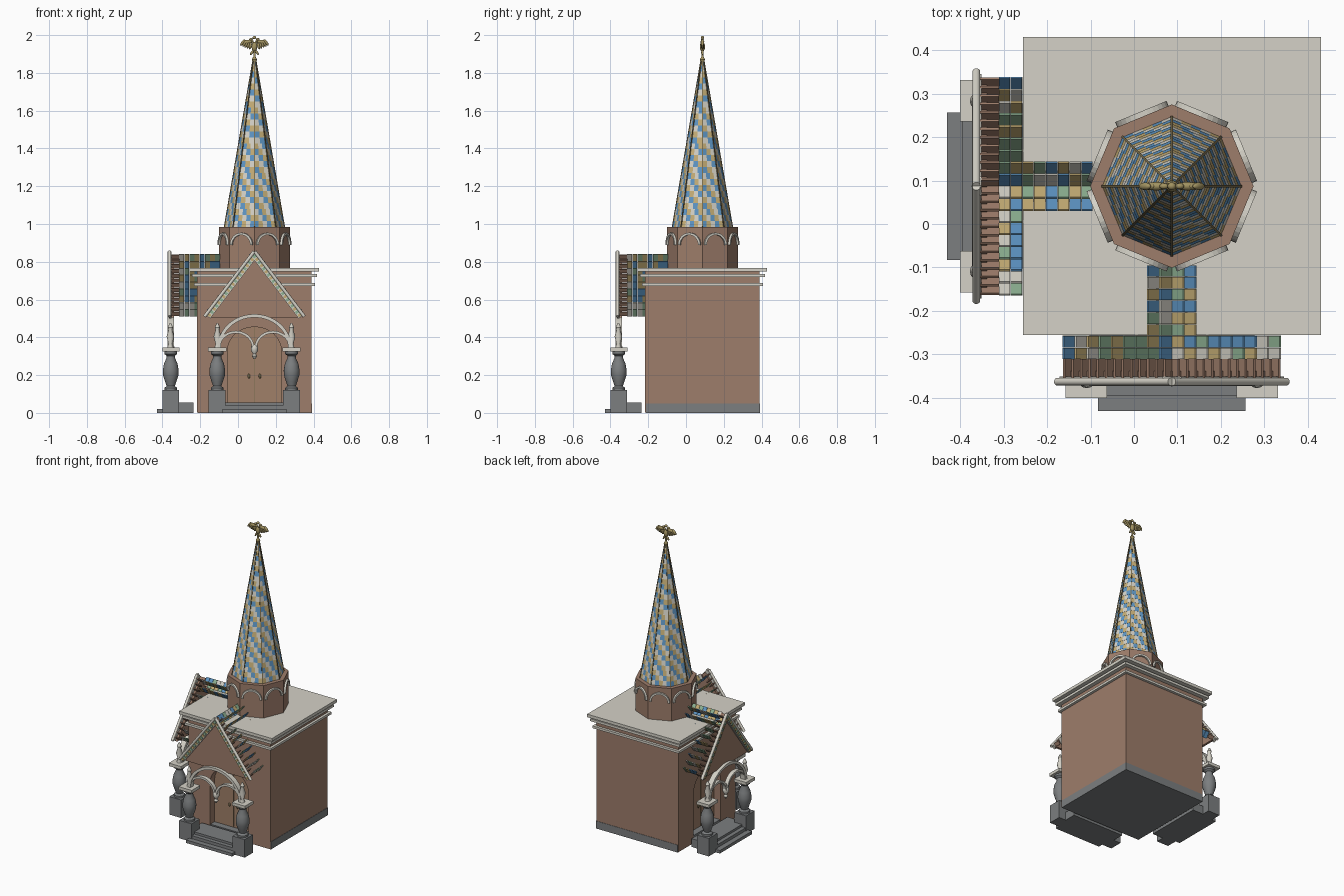
import bpy, bmesh, random
from math import sin, cos, pi, atan2, hypot
from mathutils import Matrix, Vector

random.seed(4)
if "Cube" in bpy.data.objects:
    bpy.data.objects.remove(bpy.data.objects["Cube"])

C = 0.087  # tower axis, in x and y


def material(name, r, g, b):
    m = bpy.data.materials.new(name)
    m.use_nodes = True
    m.diffuse_color = (r, g, b, 1)
    m.node_tree.nodes["Principled BSDF"].inputs["Base Color"].default_value = (r, g, b, 1)
    return m


WALL = material("brick_brown", 0.34, 0.205, 0.145)
TRIM = material("pale_stone", 0.66, 0.64, 0.57)
STONE = material("grey_stone", 0.20, 0.21, 0.215)
BLUE = material("tile_blue", 0.11, 0.30, 0.55)
GREEN = material("tile_green", 0.27, 0.44, 0.29)
TAN = material("tile_tan", 0.56, 0.42, 0.18)
RIB = material("dark_bronze", 0.20, 0.16, 0.08)
GOLD = material("old_gold", 0.36, 0.29, 0.12)
DOOR = material("door_wood", 0.35, 0.215, 0.14)
TILES = [BLUE, GREEN, TAN, TRIM]


def finish(name, bm, mats, smooth=False):
    bmesh.ops.recalc_face_normals(bm, faces=bm.faces)
    me = bpy.data.meshes.new(name)
    bm.to_mesh(me)
    bm.free()
    for m in mats:
        me.materials.append(m)
    ob = bpy.data.objects.new(name, me)
    bpy.context.collection.objects.link(ob)
    ob.location = (C, C, 0)
    if smooth:
        bpy.ops.object.select_all(action='DESELECT')
        ob.select_set(True)
        bpy.context.view_layer.objects.active = ob
        bpy.ops.object.shade_smooth_by_angle(angle=0.7)
    return ob


def box(bm, x, y, z, mat=0, mx=None):
    """Box spanning the ranges x, y, z, optionally moved by a matrix."""
    lo, hi = Vector((x[0], y[0], z[0])), Vector((x[1], y[1], z[1]))
    m = Matrix.Translation((lo + hi) / 2) @ Matrix.Diagonal((*(hi - lo), 1))
    vs = bmesh.ops.create_cube(bm, size=1, matrix=(mx or Matrix()) @ m)["verts"]
    for f in {f for v in vs for f in v.link_faces}:
        f.material_index = mat


def lathe(bm, profile, x=0, y=0, n=20):
    rings = [[bm.verts.new((x + r * cos(2 * pi * i / n), y + r * sin(2 * pi * i / n), z))
              for i in range(n)] for r, z in profile]
    for a, b in zip(rings, rings[1:]):
        for i in range(n):
            bm.faces.new((a[i], a[(i + 1) % n], b[(i + 1) % n], b[i]))
    bm.faces.new(rings[0])
    bm.faces.new(rings[-1])


def arch(bm, x, z, rx, rz, w, y, mx=None, n=20):
    """Half-ring band of width w, from depth y[0] to y[1]."""
    mx = mx or Matrix()
    rings = []
    for i in range(n + 1):
        a = pi * i / n
        rings.append([bm.verts.new(mx @ Vector((x + (rx + d) * cos(a), yy, z + (rz + d) * sin(a))))
                      for d, yy in ((0, y[0]), (w, y[0]), (w, y[1]), (0, y[1]))])
    for a, b in zip(rings, rings[1:]):
        for j in range(4):
            bm.faces.new((a[j], a[(j + 1) % 4], b[(j + 1) % 4], b[j]))
    bm.faces.new(rings[0])
    bm.faces.new(rings[-1])


def plate(bm, pts, y):
    """Extruded x-z outline."""
    f = bm.faces.new([bm.verts.new((px, y[0], pz)) for px, pz in pts])
    ext = bmesh.ops.extrude_face_region(bm, geom=[f])["geom"]
    bmesh.ops.translate(bm, vec=(0, y[1] - y[0], 0),
                        verts=[v for v in ext if isinstance(v, bmesh.types.BMVert)])


def ball(bm, p, s, tilt=0):
    m = Matrix.Translation(p) @ Matrix.Rotation(tilt, 4, 'Y') @ Matrix.Diagonal((*s, 1))
    bmesh.ops.create_uvsphere(bm, u_segments=10, v_segments=6, radius=1, matrix=m)


# Main block with two arched door recesses
H = 0.303
DOORWAY = [(.142, .03)] + [(.142 * cos(pi * i / 16), .33 + .125 * sin(pi * i / 16))
                           for i in range(17)] + [(-.142, .03)]
bm = bmesh.new()
box(bm, (-H, H), (-H, H), (0.002, 0.75))
block = finish("main_block", bm, [WALL])
for turn in (0, -pi / 2):
    bm = bmesh.new()
    plate(bm, DOORWAY, (-.34, -.25))
    cutter = finish("doorway_cutter", bm, [WALL])
    cutter.rotation_euler.z = turn
    mod = block.modifiers.new("doorway", 'BOOLEAN')
    mod.operation, mod.object, mod.solver = 'DIFFERENCE', cutter, 'EXACT'
    bpy.context.view_layer.objects.active = block
    bpy.ops.object.modifier_apply(modifier=mod.name)
    bpy.data.objects.remove(cutter)

# Plinth and the three separate cornice bands
bm = bmesh.new()
box(bm, (-H + .003, H + .002), (-H + .003, H + .002), (0, 0.05))
finish("plinth", bm, [STONE])
bm = bmesh.new()
for h, lo, hi in ((0.320, .672, .687), (0.330, .720, .736), (0.343, .748, .768)):
    box(bm, (-h, h), (-h, h), (lo, hi))
finish("cornice", bm, [TRIM])

# Octagonal drum with blind arches
bm = bmesh.new()
lathe(bm, [(0.188, 0.765), (0.188, 0.985)], n=8)
finish("drum", bm, [WALL])
bm = bmesh.new()
for k in range(8):
    arch(bm, 0, 0.89, 0.052, 0.052, 0.012, (-0.186, -0.17),
         Matrix.Rotation((k + .5) * pi / 4, 4, 'Z'), 14)
finish("drum_arches", bm, [TRIM])

# Tiled spire: a core, overlapping tiles and ribs on the corners
Z0, Z1, R0, R1, ROWS = 0.985, 1.87, 0.158, 0.006, 28
bm = bmesh.new()
lathe(bm, [(R0 - .002, Z0), (R1, Z1)], n=8)
finish("spire_core", bm, [TAN])


def spire_point(k, s, t, lift):
    r = R0 + (R1 - R0) * t + lift
    a, b = (Vector((r * cos(q * pi / 4), r * sin(q * pi / 4), Z0 + (Z1 - Z0) * t)) for q in (k, k + 1))
    return a.lerp(b, s)


bm = bmesh.new()
for k in range(8):
    for row in range(ROWS):
        t0, t1 = row / ROWS, (row + 1) / ROWS
        n = max(1, round((1 - t0) * 5))
        for c in range(n):
            corners = [(c / n, t0, 0), (c / n, t0, .002), ((c + 1) / n, t0, .002), ((c + 1) / n, t0, 0),
                       ((c + 1) / n, t1, .001), (c / n, t1, .001)]
            v = [bm.verts.new(spire_point(k, *p)) for p in corners]
            for f in (bm.faces.new(v[:4]), bm.faces.new((v[1], v[2], v[4], v[5]))):
                f.material_index = (c + row + k) % 3
finish("spire_tiles", bm, [BLUE, TAN, TRIM])
bm = bmesh.new()
tilt = atan2(R0 - R1, Z1 - Z0)
for k in range(8):
    m = Matrix.Rotation(k * pi / 4, 4, 'Z') @ Matrix.Translation((R0 + .001, 0, Z0)) \
        @ Matrix.Rotation(-tilt, 4, 'Y')
    box(bm, (-.003, .003), (-.0025, .0025), (0, hypot(R0 - R1, Z1 - Z0)), 0, m)
finish("spire_ribs", bm, [RIB])

# Gilded winged finial
bm = bmesh.new()
lathe(bm, [(.010, 1.855), (.014, 1.872), (.006, 1.885), (.005, 1.92)], n=10)
ball(bm, (0, 0, 1.938), (.016, .014, .026))
ball(bm, (0, 0, 1.987), (.010, .009, .009))
for s in (-1, 1):
    ball(bm, (s * .011, 0, 1.966), (.007, .008, .014), s * .4)
    ball(bm, (s * .018, 0, 1.978), (.011, .007, .007), s * .2)
    ball(bm, (s * .013, 0, 1.908), (.007, .007, .016), -s * .6)
    ball(bm, (s * .036, 0, 1.964), (.030, .010, .011), s * .1)
    for i in range(5):
        ball(bm, (s * (.022 + .010 * i), 0, 1.945 + .004 * i), (.008, .009, .021), -s * (.15 + .12 * i))
finish("finial", bm, [GOLD], True)

# ---- Porch, built once facing -y and then repeated on the side ----
porch = []
RUN, RISE, TOP = 0.25, 0.328, 0.840
LEN, PITCH = hypot(RUN, RISE), atan2(RISE, RUN)


def slope(side):
    """Frame with x down the slope and z away from the roof."""
    m = Matrix.Translation((0, 0, TOP)) @ Matrix.Rotation(PITCH, 4, 'Y')
    return m if side > 0 else Matrix.Rotation(pi, 4, 'Z') @ m


def slat(side, along):
    """Frame of one upturned slat, centred at a distance down the slope."""
    return slope(side) @ Matrix.Translation((along, 0, 0)) @ Matrix.Rotation(-2 * PITCH, 4, 'Y')


def yspan(side, a, b):
    return (-b, -a) if side > 0 else (a, b)


tiles, purlins, barge = bmesh.new(), bmesh.new(), bmesh.new()
for s in (-1, 1):
    m = slope(s)
    for i in range(13):
        box(purlins, (-.012, .012), yspan(s, .398, .442), (-.003, .003), 0, slat(s, (i + .5) * LEN / 13))
    for i in range(9):
        for j in range(8):
            v = .182 + j * .0272
            box(tiles, (-.0222, .0222), yspan(s, v, v + .0258), (-.0025, .0025),
                random.randrange(4), slat(s, (i + .5) * LEN / 9))
    # barge board with a round roll along its edge and a strip of small tiles
    box(barge, (-.010, LEN), yspan(s, .438, .452), (-.020, .010), 0, m)
    roll = m @ Matrix.Translation((LEN / 2, -s * .450, .010)) @ Matrix.Rotation(pi / 2, 4, 'Y')
    bmesh.ops.create_cone(barge, cap_ends=True, segments=12, radius1=.009, radius2=.009,
                          depth=LEN + .020, matrix=roll)
    for i in range(20):
        x = i * LEN / 20
        box(tiles, (x + .002, x + .016), yspan(s, .452, .458), (-.015, .001), (i % 2) + 1, m)
porch.append(finish("porch_roof_tiles", tiles, TILES))
porch.append(finish("porch_purlins", purlins, [WALL]))
porch.append(finish("barge_boards", barge, [TRIM], True))

# Gable wall, notched by the big arch
bm = bmesh.new()
notch = [(-.185 * cos(a), .345 + .17 * sin(a)) for a in (1.22 + i * (pi - 2.44) / 10 for i in range(11))]
plate(bm, [(-.245, .505)] + notch + [(.245, .505), (0, .825)], (-.440, -.425))
porch.append(finish("gable_wall", bm, [WALL]))

# Arches with the hanging pendant and small vases
bm = bmesh.new()
arch(bm, 0, .345, .178, .160, .018, (-.460, -.425), n=28)
for s in (-1, 1):
    arch(bm, s * .098, .345, .084, .076, .014, (-.455, -.428))
    lathe(bm, [(.016, .345), (.010, .365), (.020, .405), (.010, .44), (.014, .452), (.004, .475)],
          s * .196, -.445, 12)
lathe(bm, [(.004, .285), (.014, .300), (.008, .312), (.019, .330), (.019, .350), (.010, .362)], 0, -.442, 12)
porch.append(finish("porch_arches", bm, [TRIM], True))

# Baluster columns on square bases
bm, cap = bmesh.new(), bmesh.new()
for s in (-1, 1):
    x = s * .197
    box(bm, (x - .045, x + .045), (-.486, -.400), (0, .12))
    lathe(bm, [(.034, .12), (.034, .132), (.022, .142), (.030, .165), (.041, .20), (.042, .225),
               (.036, .26), (.022, .292), (.022, .302), (.034, .312), (.034, .328)], x, -.443)
    box(cap, (x - .048, x + .048), (-.488, -.398), (.325, .345))
porch.append(finish("porch_columns", bm, [STONE], True))
porch.append(finish("column_caps", cap, [TRIM]))

# Landing and steps
bm = bmesh.new()
box(bm, (-.19, .19), (-.455, -.322), (0, .055))
box(bm, (-.155, .155), (-.482, -.40), (0, .040))
box(bm, (-.17, .17), (-.517, -.40), (0, .020))
porch.append(finish("porch_steps", bm, [STONE]))

# Recessed double door with a centre bead and handles
bm = bmesh.new()
plate(bm, DOORWAY, (-.256, -.248))
porch.append(finish("door_leaves", bm, [DOOR]))
bm = bmesh.new()
box(bm, (-.0015, .0015), (-.259, -.252), (.055, .454))
for s in (-1, 1):
    ball(bm, (s * .029, -.260, .195), (.007, .006, .013))
porch.append(finish("door_handles", bm, [RIB], True))

# Second porch on the right-hand side
for ob in porch:
    twin = ob.copy()
    twin.name = "side_" + ob.name
    twin.rotation_euler = (0, 0, -pi / 2)
    bpy.context.collection.objects.link(twin)
